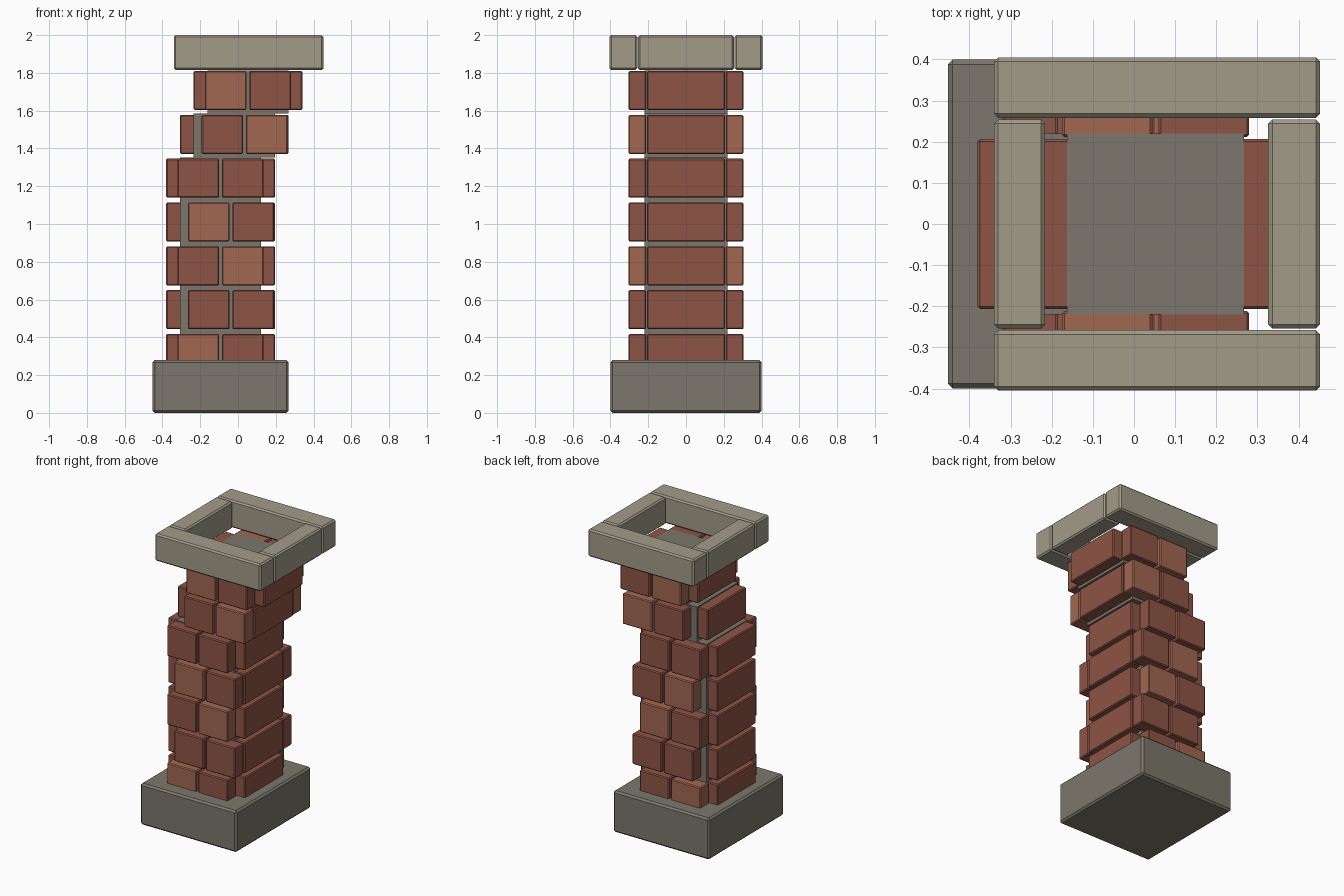
import bpy, bmesh

if "Cube" in bpy.data.objects:
    bpy.data.objects.remove(bpy.data.objects["Cube"])


def material(name, rgb):
    m = bpy.data.materials.new(name)
    m.diffuse_color = (*rgb, 1)
    m.use_nodes = True
    m.node_tree.nodes["Principled BSDF"].inputs["Base Color"].default_value = m.diffuse_color
    return m


BRICK = material("brick_red", (0.27, 0.09, 0.06))
LIGHT = material("brick_light", (0.36, 0.135, 0.085))
STONE = material("cap_stone", (0.36, 0.33, 0.25))
DARK = material("base_stone", (0.20, 0.185, 0.15))


def block(name, x, y, z, mat, chamfer=0.0):
    """Box given by (min, max) ranges, with optional chamfered edges."""
    me = bpy.data.meshes.new(name)
    bm = bmesh.new()
    bmesh.ops.create_cube(bm, size=1)
    for v in bm.verts:
        for i, (lo, hi) in enumerate((x, y, z)):
            v.co[i] = hi if v.co[i] > 0 else lo
    if chamfer:
        bmesh.ops.bevel(bm, geom=bm.edges[:], offset=chamfer, segments=1,
                        affect='EDGES')
    bm.to_mesh(me)
    bm.free()
    me.materials.append(mat)
    ob = bpy.data.objects.new(name, me)
    bpy.context.collection.objects.link(ob)
    return ob


CX = -0.0925      # centre of the straight lower shaft
STEP = 0.0725     # sideways shift of each leaning course
PITCH = 0.232

# Base slab
block("base", (CX - 0.36, CX + 0.36), (-0.4, 0.4), (0, 0.28), DARK, 0.012)

# Mortar core, stepped with the leaning courses
for i, (z0, z1) in enumerate(((0.2, 1.352), (1.352, 1.585), (1.585, 1.812))):
    c = CX + i * STEP
    block(f"mortar_core_{i + 1}", (c - 0.215, c + 0.215), (-0.22, 0.22), (z0, z1), DARK)

# Brick courses: which of the two face bricks is lighter (None = neither)
light = [0, None, 1, 0, None, 1, 0]
for n, pale in enumerate(light):
    c = CX + max(0, n - 4) * STEP
    z = (0.211 + n * PITCH, 0.418 + n * PITCH)
    # Long side bricks
    for side, x in (("left", (c - 0.288, c - 0.19)), ("right", (c + 0.19, c + 0.288))):
        block(f"{side}_brick_{n + 1}", x, (-0.206, 0.206), z, BRICK, 0.006)
    # Pairs of front and back bricks, offset on alternate courses
    off = 0.055 if n % 2 else 0.0
    for k in (0, 1):
        x0 = c + off + (-0.2275, 0.0075)[k]
        mat = LIGHT if pale == k else BRICK
        for side, y in (("front", (-0.304, -0.211)), ("back", (0.211, 0.304))):
            block(f"{side}_brick_{n + 1}_{k + 1}", (x0, x0 + 0.22), y, z, mat, 0.006)

# Hollow cap made from four stones
CZ = (1.815, 2.0)
block("cap_front", (-0.34, 0.452), (-0.405, -0.258), CZ, STONE, 0.01)
block("cap_back", (-0.34, 0.452), (0.258, 0.405), CZ, STONE, 0.01)
block("cap_left", (-0.34, -0.216), (-0.254, 0.254), CZ, STONE, 0.01)
block("cap_right", (0.326, 0.452), (-0.254, 0.254), CZ, STONE, 0.01)
